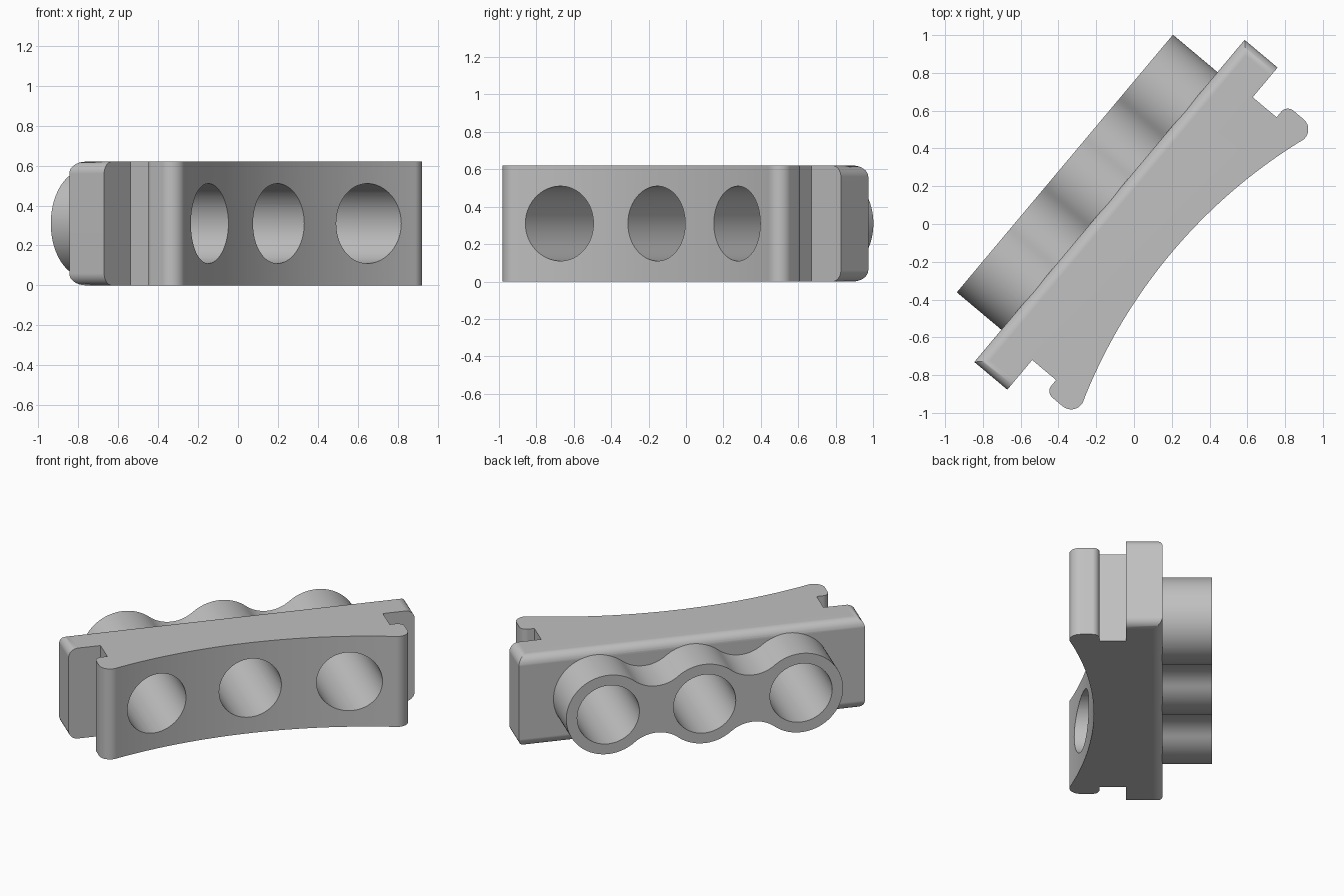
import bpy, bmesh
from math import cos, sin, radians, degrees, atan2, hypot, sqrt, pi
from mathutils import Matrix, Vector

if "Cube" in bpy.data.objects:
    bpy.data.objects.remove(bpy.data.objects["Cube"])

HEIGHT = 0.62
MID = HEIGHT / 2
SPACING = 0.62          # distance between neighbouring bores
BORE, TUBE = 0.20, 0.27
PLACE = Matrix.Rotation(radians(50), 4, 'Z') @ Matrix.Translation((0.01, 0, 0))

grey = bpy.data.materials.new("plain grey")
grey.use_nodes = True
colour = (0.53, 0.53, 0.53, 1)
grey.diffuse_color = colour
grey.node_tree.nodes["Principled BSDF"].inputs["Base Color"].default_value = colour


def arc(cx, cy, r, start, end, steps):
    angles = [radians(start + (end - start) * i / steps) for i in range(steps + 1)]
    return [(cx + r * cos(a), cy + r * sin(a)) for a in angles]


def add_prism(bm, points, direction):
    face = bm.faces.new([bm.verts.new(p) for p in points])
    new = bmesh.ops.extrude_face_region(bm, geom=[face])["geom"]
    bmesh.ops.translate(bm, vec=Vector(direction),
                        verts=[g for g in new if isinstance(g, bmesh.types.BMVert)])
    bmesh.ops.recalc_face_normals(bm, faces=bm.faces)


def make_object(name, bm):
    mesh = bpy.data.meshes.new(name)
    bm.transform(PLACE)
    bm.to_mesh(mesh)
    bm.free()
    mesh.materials.append(grey)
    obj = bpy.data.objects.new(name, mesh)
    bpy.context.collection.objects.link(obj)
    return obj


# Block: plate ears, side slots, rounded lips and a hollow curved front
sag_radius = (0.91 ** 2 + 0.15 ** 2) / (2 * 0.15)


def front(u):
    return -0.25 - sag_radius + sqrt(sag_radius ** 2 - u * u)


half = [(1.113, 0.178), (1.113, -0.05), (0.908, -0.05), (0.908, -0.215)]
half += arc(0.947, -0.26, 0.045, 90, 0, 8)
half += arc(0.922, -0.331, 0.07, 0, -108, 12)
half += [(u, front(u)) for u in [0.88 * (1 - i / 20) for i in range(20)]]
outline = half + [(0, front(0))] + [(-u, v) for u, v in reversed(half)]

bm = bmesh.new()
add_prism(bm, [(u, v, 0) for u, v in outline], (0, 0, HEIGHT))
ear_edges = [e for e in bm.edges
             if all(abs(v.co.x) > 1.1 for v in e.verts)
             and abs(e.verts[0].co.z - e.verts[1].co.z) < 0.01]
bmesh.ops.bevel(bm, geom=ear_edges, offset=0.06, segments=8, profile=0.5, affect='EDGES')
block = make_object("triple_tube_block", bm)

# Tube cluster: three round tubes blended by concave fillets
fillet = 0.222
rise = sqrt((TUBE + fillet) ** 2 - (SPACING / 2) ** 2)
lean = degrees(atan2(rise, SPACING / 2))
upper = arc(SPACING, 0, TUBE, 0, 180 - lean, 32)
upper += arc(SPACING / 2, rise, fillet, -lean, lean - 180, 16)[1:-1]
upper += arc(0, 0, TUBE, lean, 180 - lean, 20)
upper += arc(-SPACING / 2, rise, fillet, -lean, lean - 180, 16)[1:-1]
upper += arc(-SPACING, 0, TUBE, lean, 180, 32)
cluster = upper + [(u, -z) for u, z in reversed(upper[1:-1])]
bm = bmesh.new()
add_prism(bm, [(u, 0.1, MID + z) for u, z in cluster], (0, 0.386, 0))
tubes = make_object("tube_cluster", bm)

# Bores running right through block and tubes
bm = bmesh.new()
for k in (-1, 0, 1):
    ring = arc(k * SPACING, MID, BORE, 0, 360, 64)[:-1]
    add_prism(bm, [(u, -0.6, z) for u, z in ring], (0, 1.3, 0))
bores = make_object("bore_cutters", bm)

bpy.ops.object.select_all(action='DESELECT')
bpy.context.view_layer.objects.active = block
block.select_set(True)
for helper, operation in ((tubes, 'UNION'), (bores, 'DIFFERENCE')):
    helper.hide_render = True
    mod = block.modifiers.new(helper.name, 'BOOLEAN')
    mod.object, mod.operation, mod.solver = helper, operation, 'EXACT'
    bpy.ops.object.modifier_apply(modifier=mod.name)
    bpy.data.objects.remove(helper)

# Smooth curves, crisp edges
bpy.ops.object.shade_smooth_by_angle(angle=radians(30))
weighted = block.modifiers.new("flat faces stay flat", 'WEIGHTED_NORMAL')
weighted.keep_sharp = True
